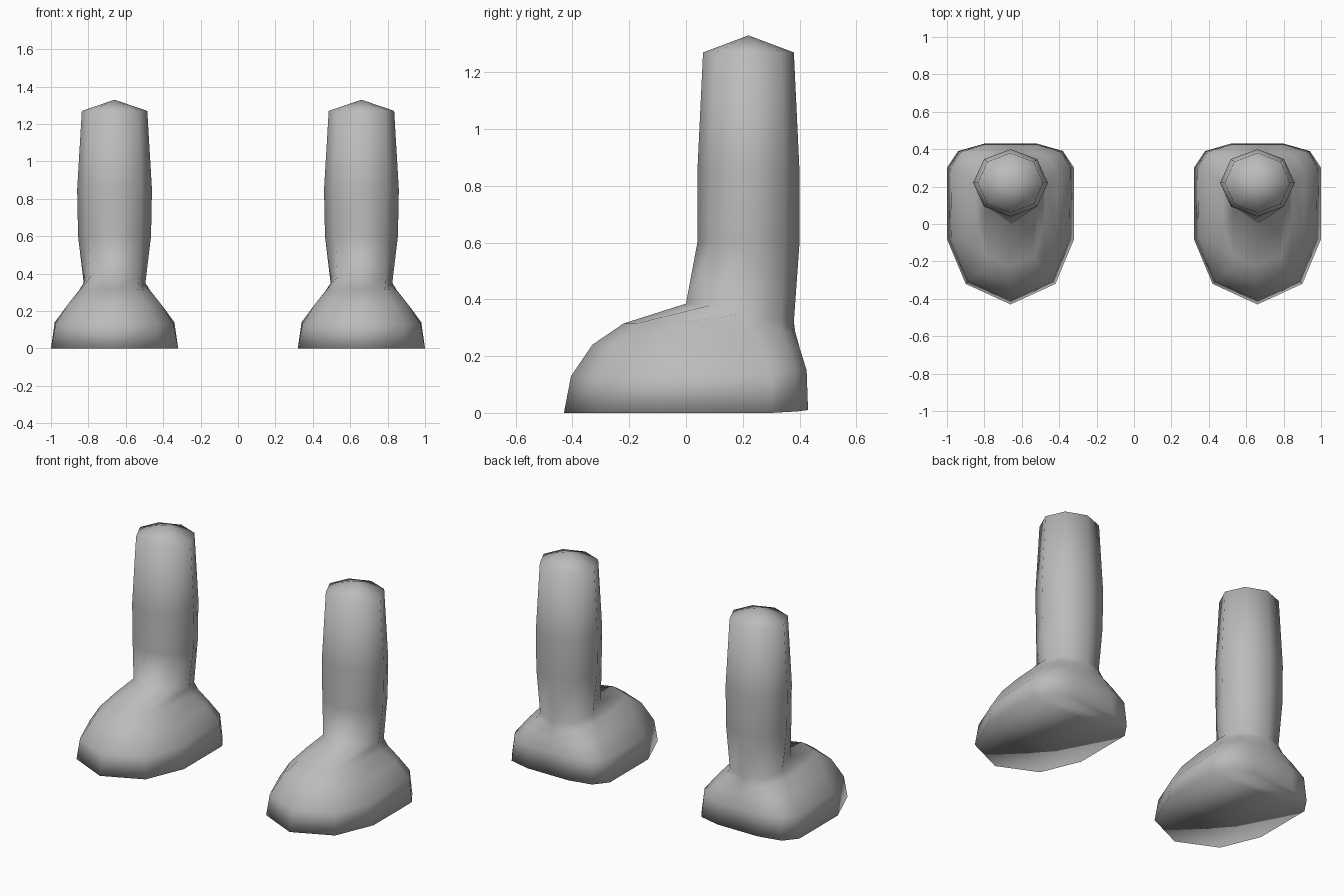
import bpy, bmesh, math

if "Cube" in bpy.data.objects:
    bpy.data.objects.remove(bpy.data.objects["Cube"])

OFFSET = 0.66  # distance of each leg from the centre line

grey = bpy.data.materials.new("plain_grey")
grey.diffuse_color = (0.5, 0.5, 0.5, 1)
grey.use_nodes = True
grey.node_tree.nodes["Principled BSDF"].inputs["Base Color"].default_value = grey.diffuse_color


def full_ring(half):
    """Mirror a half outline (front centre to back centre) into a closed loop."""
    return half + [(-x, y, z) for x, y, z in half[-2:0:-1]]


def leg_half(rx, front, back, z):
    """Half octagon of the leg, repeating points to match the foot outline."""
    cy, ry = (front + back) / 2, (back - front) / 2
    pts = []
    for k in (0, 1, 2, 2, 3, 4, 4):
        a = k * math.pi / 4
        pts.append((rx * math.sin(a), cy - ry * math.cos(a), z))
    return pts


# Foot outlines from the ground up to the ankle
foot = [
    [(0, -.43, 0), (.24, -.32, 0), (.34, -.08, 0), (.34, .30, 0),
     (.28, .39, .005), (.14, .43, .01), (0, .43, .01)],
    [(0, -.405, .13), (.225, -.305, .13), (.315, -.08, .13), (.32, .30, .14),
     (.265, .385, .15), (.14, .425, .15), (0, .425, .15)],
    [(0, -.33, .24), (.17, -.26, .24), (.25, -.07, .235), (.25, .27, .235),
     (.20, .36, .23), (.11, .40, .23), (0, .40, .23)],
    [(0, -.22, .315), (.125, -.175, .315), (.18, -.01, .32), (.19, .22, .31),
     (.15, .335, .29), (.08, .375, .285), (0, .385, .285)],
    [(0, 0, .385), (.13, .09, .38), (.165, .22, .35), (.165, .22, .35),
     (.12, .335, .33), (0, .38, .32), (0, .38, .32)],
]
# Shin rings
shin = [leg_half(.195, .04, .40, .60), leg_half(.20, .04, .40, .85),
        leg_half(.175, .06, .38, 1.27)]


def build_leg(name, side):
    bm = bmesh.new()
    loops = [[bm.verts.new(p) for p in full_ring(h)] for h in foot + shin]
    n = len(loops[0])
    for lo, hi in zip(loops, loops[1:]):
        for i in range(n):
            j = (i + 1) % n
            bm.faces.new((lo[i], lo[j], hi[j], hi[i]))
    # shallow pointed cap
    apex = bm.verts.new((0, .22, 1.33))
    for i in range(n):
        bm.faces.new((loops[-1][i], loops[-1][(i + 1) % n], apex))
    # flat sole, in strips across the foot
    b = loops[0]
    bm.faces.new((b[0], b[n - 1], b[1]))
    for i in range(1, n // 2 - 1):
        bm.faces.new((b[i], b[n - i], b[n - i - 1], b[i + 1]))
    bm.faces.new((b[n // 2 - 1], b[n // 2 + 1], b[n // 2]))
    bmesh.ops.remove_doubles(bm, verts=bm.verts, dist=0.0005)
    bmesh.ops.dissolve_degenerate(bm, dist=0.0005, edges=bm.edges)
    bmesh.ops.recalc_face_normals(bm, faces=bm.faces)
    for f in bm.faces:
        f.smooth = True
    me = bpy.data.meshes.new(name)
    bm.to_mesh(me)
    bm.free()
    me.materials.append(grey)
    ob = bpy.data.objects.new(name, me)
    bpy.context.collection.objects.link(ob)
    ob.location.x = side * OFFSET


build_leg("left_leg_and_foot", -1)
build_leg("right_leg_and_foot", 1)
